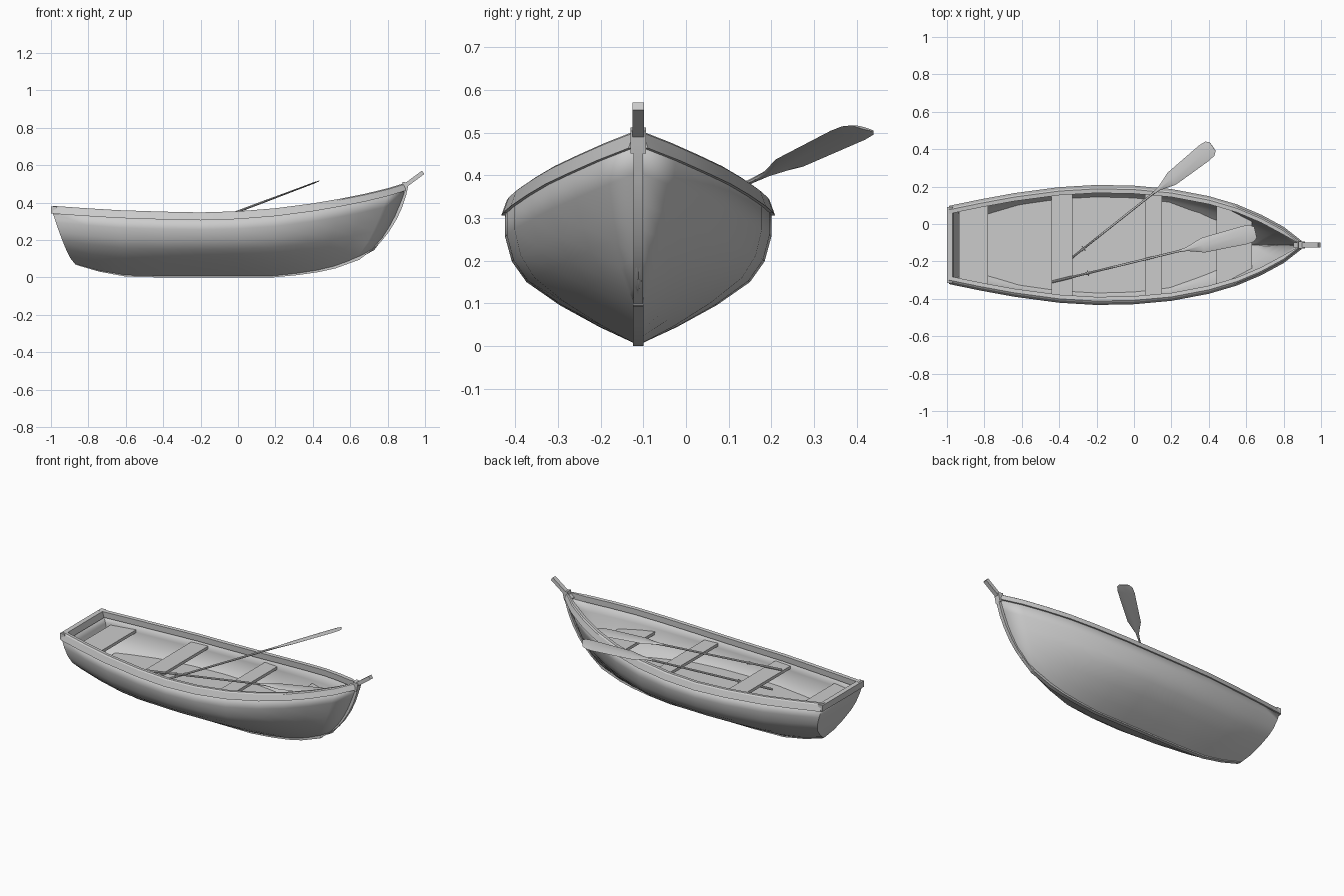
import bpy, bmesh, math
from mathutils import Vector
from mathutils.bvhtree import BVHTree

if "Cube" in bpy.data.objects:
    bpy.data.objects.remove(bpy.data.objects["Cube"])

CY = -0.112  # the boat's centre line


def make(name, verts, faces, angle=25):
    me = bpy.data.meshes.new(name)
    me.from_pydata([tuple(v) for v in verts], [], faces)
    bm = bmesh.new()
    bm.from_mesh(me)
    bmesh.ops.recalc_face_normals(bm, faces=bm.faces)
    bm.to_mesh(me)
    bm.free()
    ob = bpy.data.objects.new(name, me)
    bpy.context.collection.objects.link(ob)
    ob.location.y = CY
    bpy.ops.object.select_all(action='DESELECT')
    ob.select_set(True)
    bpy.context.view_layer.objects.active = ob
    bpy.ops.object.shade_smooth_by_angle(angle=math.radians(angle))
    return ob


def loft(name, rings, angle=25):
    """Join closed rings of equal size into a capped tube."""
    n = len(rings[0])
    verts = [v for r in rings for v in r]
    faces = [(i * n + j, i * n + (j + 1) % n, (i + 1) * n + (j + 1) % n, (i + 1) * n + j)
             for i in range(len(rings) - 1) for j in range(n)]
    faces += [tuple(range(n)), tuple(range(len(verts) - n, len(verts)))]
    return make(name, verts, faces, angle)


# Hull stations: keel x, keel z, sheer x, sheer z, half width, rake power, V shape
stations = [(-.87, .07, -.99, .345, .200, .72, 0),
            (-.74, .035, -.82, .333, .235, .85, 0),
            (-.60, .012, -.64, .322, .268, 1, 0),
            (-.40, .008, -.40, .314, .300, 1, 0),
            (-.20, .008, -.20, .310, .312, 1, 0),
            (0.0, .008, 0.00, .316, .308, 1, 0),
            (.18, .008, .20, .332, .290, 1, 0),
            (.32, .022, .40, .358, .252, .9, .1),
            (.43, .038, .55, .384, .208, .8, .2),
            (.52, .058, .68, .410, .153, .7, .35),
            (.59, .080, .80, .439, .088, .6, .5),
            (.65, .103, .895, .468, .014, .54, .6)]
section = [(.04, 0), (.29, .12), (.59, .29), (.84, .47), (.95, .63), (1, .82), (1, 1)]

sections = []
for kx, kz, sx, sz, hw, p, vee in stations:
    half = []
    for w, h in section:
        w = max(w * (1 - vee) + vee * h ** .8, .04) * hw
        half.append(Vector((kx + (sx - kx) * h ** p, w, kz + (sz - kz) * h)))
    sections.append([Vector((v.x, -v.y, v.z)) for v in reversed(half)] + half)
n = len(sections[0])
verts = [v for s in sections for v in s]
faces = [(i * n + j, i * n + j + 1, (i + 1) * n + j + 1, (i + 1) * n + j)
         for i in range(len(sections) - 1) for j in range(n - 1)]
faces += [(j, j + 1, n - 2 - j, n - 1 - j) for j in range(n // 2 - 1)]  # curved transom
hull = make("hull", verts, faces, 20)
bm = bmesh.new()
bm.from_mesh(hull.data)
tree = BVHTree.FromBMesh(bm)
bm.free()
shell = hull.modifiers.new("thickness", 'SOLIDIFY')
shell.thickness = .013
shell.offset = -1


def hull_half(x, z):
    hit = tree.ray_cast(Vector((x, 0, z)), Vector((0, 1, 0)))[0]
    return hit.y - .008 if hit else .02


# Boards fitted between the hull sides
def board(name, x0, x1, z, thick, steps=1):
    rings = []
    for i in range(steps + 1):
        x = x0 + (x1 - x0) * i / steps
        t, b = hull_half(x, z), hull_half(x, z - thick)
        rings.append([(x, -t, z), (x, t, z), (x, b, z - thick), (x, -b, z - thick)])
    loft(name, rings)


board("floor", -.86, .50, .165, .012, 10)
board("stern_seat", -.935, -.78, .295, .018, 2)
board("rear_seat", -.44, -.33, .29, .018, 2)
board("middle_seat", .06, .15, .295, .018, 2)
board("bow_seat", .44, .63, .295, .018, 4)

# Gunwale rails on both sides
rail = [(.009, -.004), (-.004, .032), (-.012, .038), (-.034, .036), (-.032, 0), (-.005, -.004)]
for side, label in ((1, "left"), (-1, "right")):
    rings = [[(sx, side * max(hw + dy, .001), sz + dz) for dy, dz in rail]
             for _, _, sx, sz, hw, _, _ in stations]
    loft("gunwale_" + label, rings)

# Cap across the transom
loft("transom_cap", [[(-1, y, .342), (-1, y, .380), (-.97, y, .380), (-.962, y, .342)]
                     for y in (-.203, .203)])


# Strip of rectangular section swept along the centre line
def strip(name, pts, width, thick):
    pts = [Vector((x, 0, z)) for x, z in pts]
    rings = []
    for i, p in enumerate(pts):
        d = (pts[min(i + 1, len(pts) - 1)] - pts[max(i - 1, 0)]).normalized()
        nrm = Vector((-d.z, 0, d.x)) * thick / 2
        w = Vector((0, width / 2, 0))
        rings.append([p + nrm + w, p + nrm - w, p - nrm - w, p - nrm + w])
    loft(name, rings)


strip("keel", [(-.86, .075), (-.74, .04), (-.60, .014), (-.4, .009), (.18, .009), (.32, .022),
               (.43, .038), (.52, .058), (.65, .105)], .024, .018)
strip("stem", [(.64, .10), (.70, .146), (.76, .20), (.80, .25), (.84, .315), (.87, .38),
               (.89, .44), (.898, .475)], .022, .018)
strip("stem_head", [(.885, .455), (.897, .508)], .036, .034)
strip("bow_post", [(.86, .465), (.90, .496), (.99, .562)], .026, .022)


# Oars: round shaft, grip, collar and flat blade
def oar(name, start, end, normal):
    a, b = Vector(start), Vector(end)
    d = (b - a).normalized()
    length = (b - a).length
    nrm = Vector(normal)
    nrm = (nrm - d * nrm.dot(d)).normalized()
    side = d.cross(nrm)
    # distance along, half width, half thickness
    prof = [(0, .006, .006), (.01, .007, .007), (.12, .007, .007), (.13, .006, .006),
            (length - .43, .006, .006), (length - .38, .010, .006),
            (length - .29, .040, .005), (length - .06, .050, .004),
            (length - .02, .046, .004), (length, .030, .003)]

    def ring(s, w, t):
        return [a + d * s + side * w * math.cos(k * math.tau / 8)
                + nrm * t * math.sin(k * math.tau / 8) for k in range(8)]
    loft(name, [ring(*q) for q in prof], 35)
    loft(name + "_collar", [ring(s, .008, .008) for s in (.185, .205)])
    c = a + d * .2
    loft(name + "_pin", [[c + side * u + d * e + nrm * f for e, f in
                          ((-.003, -.003), (.003, -.003), (.003, .003), (-.003, .003))]
                         for u in (-.015, .015)])


oar("outboard_oar", (-.42, -.25 - CY, .195), (.42, .415 - CY, .511), (-.378, 0, 1))
oar("stowed_oar", (-.44, -.31 - CY, .299), (.65, -.045 - CY, .352), (-.05, 0, 1))
